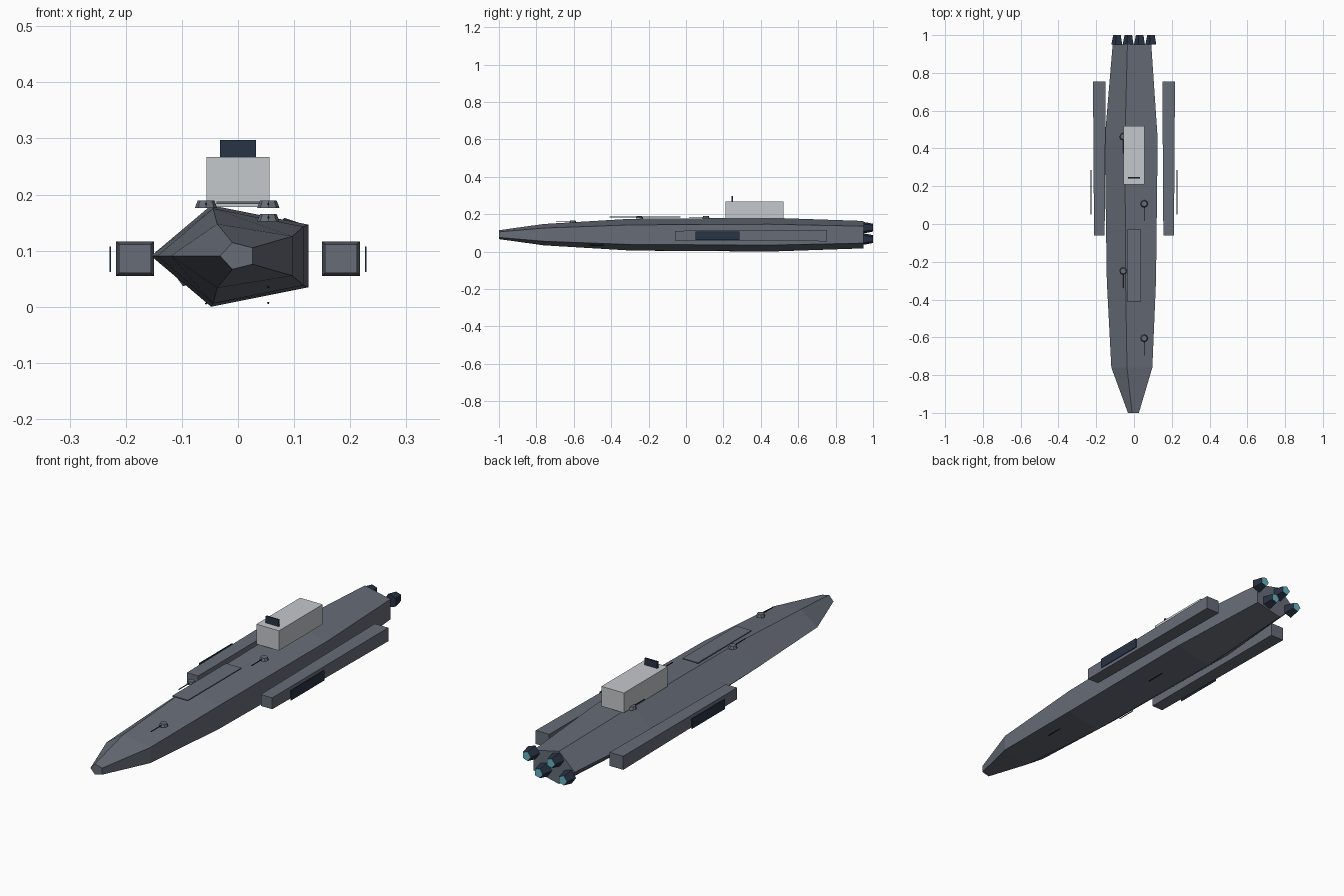
import bpy, bmesh, math
from mathutils import Matrix

cube = bpy.data.objects.get("Cube")
if cube:
    bpy.data.objects.remove(cube, do_unlink=True)


def material(name, rgb, rough=0.7):
    m = bpy.data.materials.new(name)
    m.use_nodes = True
    m.diffuse_color = (*rgb, 1)
    bsdf = m.node_tree.nodes["Principled BSDF"]
    bsdf.inputs["Base Color"].default_value = (*rgb, 1)
    bsdf.inputs["Roughness"].default_value = rough
    return m


GREY = material("hull_grey", (0.135, 0.15, 0.185))
LIGHT = material("tower_light_grey", (0.56, 0.58, 0.60))
NAVY = material("dark_navy", (0.022, 0.033, 0.058))
BLACK = material("gun_black", (0.008, 0.008, 0.01))
CYAN = material("engine_cyan", (0.13, 0.45, 0.54))


def finish(name, bm, *mats):
    bmesh.ops.recalc_face_normals(bm, faces=bm.faces)
    mesh = bpy.data.meshes.new(name)
    bm.to_mesh(mesh)
    bm.free()
    for m in mats:
        mesh.materials.append(m)
    obj = bpy.data.objects.new(name, mesh)
    bpy.context.collection.objects.link(obj)
    return obj


def loft(name, sections, sides, mats, cx=0, cz=0):
    """Skin polygon rings (y, x radius, z radius) along y, with one corner at -x."""
    bm = bmesh.new()
    rings = []
    for y, rx, rz in sections:
        angles = [math.pi + math.tau * i / sides for i in range(sides)]
        rings.append([bm.verts.new((cx + rx * math.cos(a), y, cz + rz * math.sin(a)))
                      for a in angles])
    for a, b in zip(rings, rings[1:]):
        for i in range(sides):
            j = (i + 1) % sides
            bm.faces.new((a[i], a[j], b[j], b[i]))
    bm.faces.new(rings[0])
    back = bm.faces.new(rings[-1])
    back.material_index = len(mats) - 1
    return finish(name, bm, *mats)


def box(name, x, y, z, mat, front_scale=1):
    """Box from (min, max) ranges; the front end may be smaller."""
    bm = bmesh.new()
    bmesh.ops.create_cube(bm, size=1)
    for v in bm.verts:
        s = front_scale if v.co.y < 0 else 1
        v.co = [(lo + hi) / 2 + c * k * (hi - lo)
                for (lo, hi), c, k in zip((x, y, z), v.co, (s, 1, s))]
    return finish(name, bm, mat)


# Five-sided tapered hull
loft("hull", [(-1, 0.032, 0.025), (-0.76, 0.12, 0.06), (-0.3, 0.144, 0.089),
              (0.45, 0.155, 0.095), (0.95, 0.113, 0.077)], 5, [GREY], cz=0.0905)

# Side pods with dark outer plates
for side, s in (("left", 1), ("right", -1)):
    def span(a, b):
        return sorted((s * a, s * b))
    box(side + "_pod", span(0.15, 0.217), (-0.06, 0.755), (0.055, 0.116), GREY, 0.84)
    box(side + "_pod_plate", span(0.226, 0.229), (0.05, 0.285), (0.062, 0.107), NAVY)

# Command tower, sensor and deck hatch
box("tower", (-0.056, 0.056), (0.21, 0.52), (0.178, 0.267), LIGHT)
box("tower_sensor", (-0.032, 0.032), (0.242, 0.25), (0.267, 0.297), NAVY)
box("deck_hatch", (-0.038, 0.038), (-0.41, -0.03), (0.183, 0.188), GREY)


def barrel(name, x, y, z):
    loft(name, [(y - 0.09, 0.002, 0.002), (y, 0.002, 0.002)], 6, [BLACK], x, z)


# Deck guns, staggered left and right
for i, z in enumerate((0.152, 0.176, 0.176, 0.176)):
    x, y = (-0.057 if i % 2 else 0.054), -0.605 + 0.356 * i
    bm = bmesh.new()
    bmesh.ops.create_cone(bm, cap_ends=True, segments=8, radius1=0.02, radius2=0.015,
                          depth=0.013, matrix=Matrix.Translation((x, y, z + 0.0065)))
    finish(f"deck_turret_{i + 1}", bm, GREY)
    barrel(f"deck_barrel_{i + 1}", x, y, z + 0.007)

# Keel guns
for i, (x, y, z) in enumerate(((0.054, -0.425, 0.035), (-0.057, -0.075, 0.006),
                               (0.054, 0.255, 0.007))):
    barrel(f"keel_barrel_{i + 1}", x, y, z)

# Engine nozzles with glowing rear faces, alternating low and high
for i in range(4):
    loft(f"engine_{i + 1}", [(0.95, 0.032, 0.032), (1, 0.022, 0.022)], 5, [NAVY, CYAN],
         -0.088 + 0.06 * i, 0.128 if i % 2 else 0.067)
